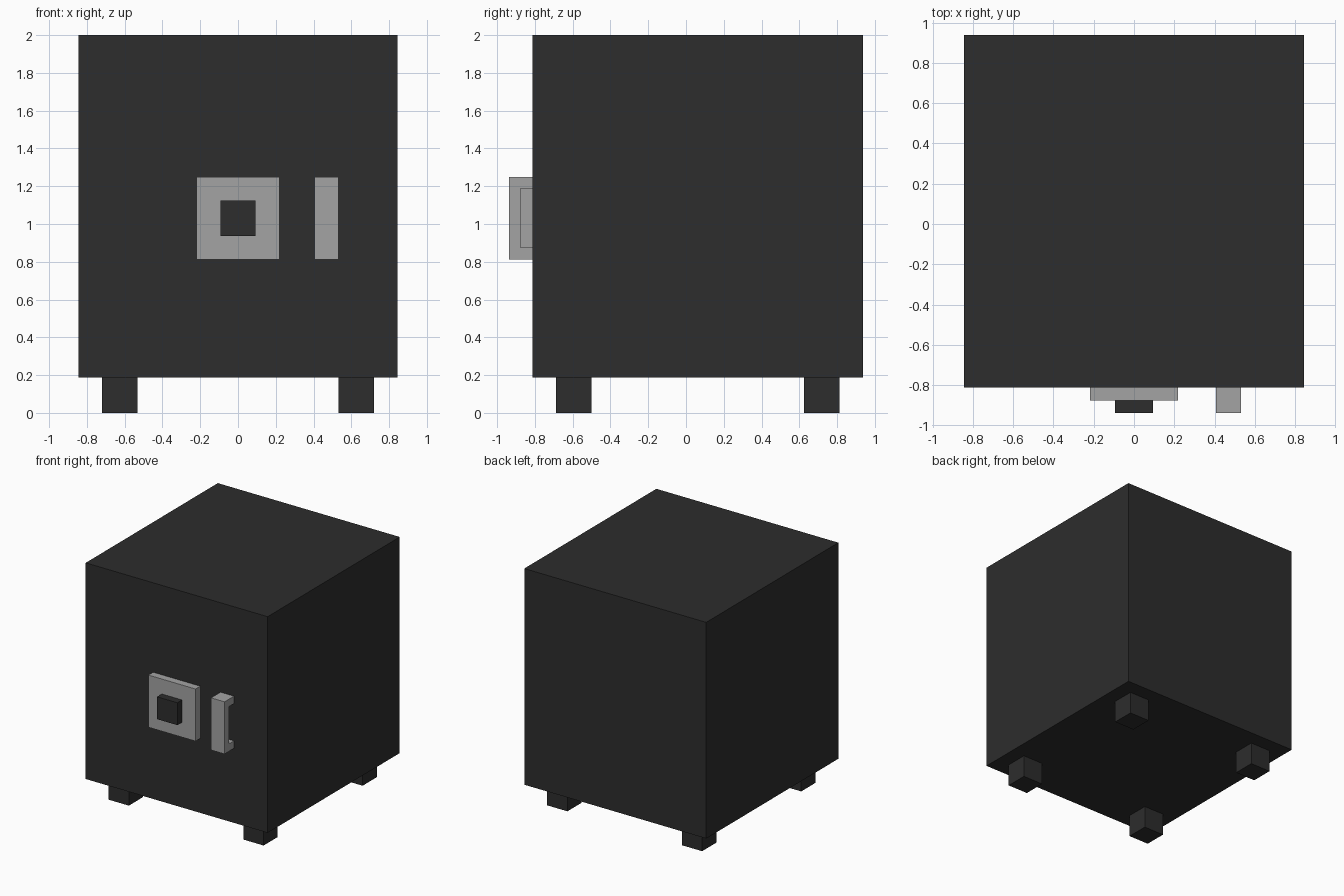
import bpy
import bmesh

if "Cube" in bpy.data.objects:
    bpy.data.objects.remove(bpy.data.objects["Cube"])


def material(name, value):
    m = bpy.data.materials.new(name)
    m.diffuse_color = (value, value, value, 1)
    m.use_nodes = True
    m.node_tree.nodes["Principled BSDF"].inputs["Base Color"].default_value = m.diffuse_color
    return m


dark = material("dark_metal", 0.026)
grey = material("light_grey_metal", 0.37)


def finish(name, bm, mat):
    bmesh.ops.recalc_face_normals(bm, faces=bm.faces)
    mesh = bpy.data.meshes.new(name)
    bm.to_mesh(mesh)
    bm.free()
    mesh.materials.append(mat)
    obj = bpy.data.objects.new(name, mesh)
    bpy.context.collection.objects.link(obj)
    return obj


def box(name, lo, hi, mat):
    bm = bmesh.new()
    bmesh.ops.create_cube(bm, size=1)
    for v in bm.verts:
        v.co = [lo[i] if v.co[i] < 0 else hi[i] for i in range(3)]
    return finish(name, bm, mat)


# Main cabinet
box("safe_body", (-0.8438, -0.8125, 0.1875), (0.8438, 0.9375, 2.0), dark)

# Four feet
for side, x in (("left", -0.7188), ("right", 0.5313)):
    for end, y in (("front", -0.6875), ("back", 0.625)):
        box(f"{end}_{side}_foot", (x, y, 0), (x + 0.1875, y + 0.1875, 0.1875), dark)

# Lock plate with square dial
box("lock_plate", (-0.2188, -0.875, 0.8125), (0.2188, -0.8125, 1.25), grey)
box("lock_dial", (-0.0938, -0.9375, 0.9375), (0.0938, -0.875, 1.125), dark)

# Pull handle: a C-shaped side profile extruded across x
profile = [(-0.8125, 0.8125), (-0.9375, 0.8125), (-0.9375, 1.25), (-0.8125, 1.25),
           (-0.8125, 1.1875), (-0.875, 1.1875), (-0.875, 0.875), (-0.8125, 0.875)]
bm = bmesh.new()
face = bm.faces.new([bm.verts.new((0.4063, y, z)) for y, z in profile])
ext = bmesh.ops.extrude_face_region(bm, geom=[face], use_keep_orig=True)
bmesh.ops.translate(bm, vec=(0.125, 0, 0),
                    verts=[g for g in ext["geom"] if isinstance(g, bmesh.types.BMVert)])
finish("pull_handle", bm, grey)
